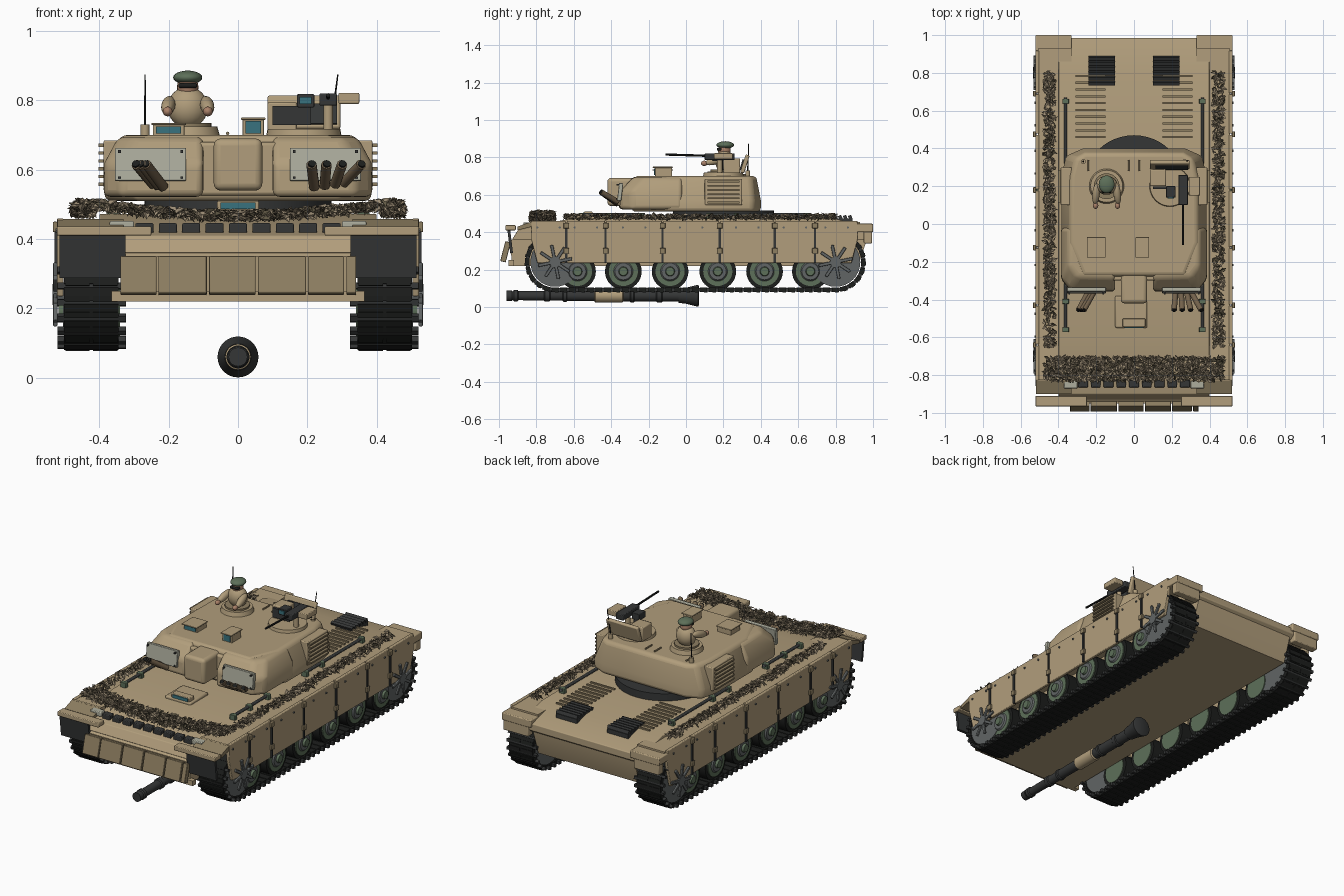
import bpy, bmesh, math, random
from mathutils import Matrix, Vector, Euler

if "Cube" in bpy.data.objects:
    bpy.data.objects.remove(bpy.data.objects["Cube"])
random.seed(4)
pi = math.pi

def material(name, r, g, b):
    m = bpy.data.materials.new(name)
    m.diffuse_color = (r, g, b, 1)
    m.use_nodes = True
    m.node_tree.nodes["Principled BSDF"].inputs["Base Color"].default_value = m.diffuse_color
    return m
TAN = material("sand", .44, .34, .20)
TAN2 = material("dark_sand", .27, .21, .12)
DARK = material("charcoal", .035, .037, .037)
BLACK = material("rubber", .012, .013, .012)
STEEL = material("steel", .12, .13, .13)
GREEN = material("green", .11, .16, .10)
PANEL = material("pale_panel", .42, .42, .34)
GLASS = material("teal_glass", .04, .17, .21)
BROWN = material("brown_tube", .17, .12, .07)
SKIN = material("skin", .40, .22, .14)
LEAF = material("dry_leaves", .34, .27, .18)
LEAF2 = material("shaded_leaves", .12, .10, .06)

def finish(bm, name, mat, bevel=0, seg=3):
    bmesh.ops.recalc_face_normals(bm, faces=bm.faces)
    me = bpy.data.meshes.new(name)
    bm.to_mesh(me); bm.free()
    me.materials.append(mat)
    o = bpy.data.objects.new(name, me)
    bpy.context.collection.objects.link(o)
    if bevel:
        b = o.modifiers.new("bevel", "BEVEL")
        b.width, b.segments = bevel, seg
    return o

def boxes(name, items, mat, bevel=0):
    """items: (centre, size[, rotation]) all in one object"""
    bm = bmesh.new()
    for it in items:
        rot = Euler(it[2]).to_matrix().to_4x4() if len(it) > 2 else Matrix()
        bmesh.ops.create_cube(bm, size=1, matrix=Matrix.Translation(it[0]) @ rot @ Matrix.Diagonal((*it[1], 1)))
    return finish(bm, name, mat, bevel, 2)

def span(x0, x1, y0, y1, z0, z1):
    return (((x0+x1)/2, (y0+y1)/2, (z0+z1)/2), (abs(x1-x0), abs(y1-y0), abs(z1-z0)))

def rings(name, loops, mat, bevel=0, seg=3):
    """skin closed loops of equal length and cap the ends"""
    bm = bmesh.new()
    vs = [[bm.verts.new(p) for p in l] for l in loops]
    n = len(loops[0])
    for a, b in zip(vs, vs[1:]):
        for i in range(n):
            bm.faces.new((a[i], a[(i+1) % n], b[(i+1) % n], b[i]))
    bm.faces.new(vs[0]); bm.faces.new(vs[-1])
    return finish(bm, name, mat, bevel, seg)

def prism(name, prof, x0, x1, mat, bevel=0):
    return rings(name, [[(x, y, z) for y, z in prof] for x in (x0, x1)], mat, bevel)

def rod(name, pairs, r, mat, seg=16, r2=None):
    bm = bmesh.new()
    for a, b in pairs:
        a, b = Vector(a), Vector(b)
        q = (b-a).to_track_quat('Z', 'Y').to_matrix().to_4x4()
        bmesh.ops.create_cone(bm, cap_ends=True, segments=seg, radius1=r, radius2=r if r2 is None else r2,
                              depth=(b-a).length, matrix=Matrix.Translation((a+b)/2) @ q)
    return finish(bm, name, mat)

def lathe_y(name, prof, mat, z, seg=32):
    return rings(name, [[(r*math.cos(2*pi*i/seg), y, z+r*math.sin(2*pi*i/seg)) for i in range(seg)]
                        for y, r in prof], mat)

def ball(name, c, size, mat, rot=(0, 0, 0)):
    bm = bmesh.new()
    bmesh.ops.create_uvsphere(bm, u_segments=20, v_segments=12, radius=1, matrix=Matrix.Translation(c)
                              @ Euler(rot).to_matrix().to_4x4() @ Matrix.Diagonal((*size, 1)))
    return finish(bm, name, mat)

# hull: narrow tub and wide upper deck
prism("hull_tub", [(-.87, .41), (-.94, .35), (-.93, .22), (.92, .22), (.97, .37), (.97, .41)], -.335, .335, TAN)
prism("hull_deck", [(-.62, .472), (-.82, .43), (-.90, .41), (-.93, .36), (-.80, .36), (.96, .36), (.985, .38),
                    (.985, .42), (.80, .472)], -.40, .40, TAN, .004)
boxes("nose_blocks", [((x, -.965, .295), (w-.006, .03, .11), (-.25, 0, 0)) for x, w in
      [(-.287, .11), (-.16, .146), (-.016, .14), (.127, .144), (.254, .11), (.327, .034)]], TAN2, .003)
boxes("nose_lower_band", [span(-.365, .365, -.95, -.92, .22, .25)], TAN)
boxes("nose_spare_links", [((-.27+i*.0675, -.845, .425), (.052, .04, .042)) for i in range(9)], DARK, .004)

# skirts, fenders, running gear
cuts = [-.83, -.64, -.43, -.125, .18, .475, .69, .92]
def path(d, y0=-.70, y1=.80, z=.24, r=.148):
    L = y1-y0; arc = pi*r
    d %= 2*(L+arc)
    if d < L: return y0+d, z-r, 0
    d -= L
    if d < arc:
        a = d/r-pi/2
        return y1+r*math.cos(a), z+r*math.sin(a), a+pi/2
    d -= arc
    if d < L: return y1-d, z+r, pi
    a = (d-L)/r+pi/2
    return y0+r*math.cos(a), z+r*math.sin(a), a+pi/2

for s, side in ((-1, "left"), (1, "right")):
    boxes(side+"_fender", [span(s*.33, s*.508, -.83, .93, .40, .455)], TAN)
    for i, (a, b) in enumerate(zip(cuts, cuts[1:])):
        p = [(a+.003, .46), (a+.003, .235), (b-.003, .235), (b-.003, .46)]
        if i == 0: p[1:2] = [(a, .37), (a+.035, .235)]
        if i == 6: p[2:3] = [(b-.035, .235), (b, .37)]
        prism(side+"_skirt", p, s*.503, s*.522, TAN, .004)
    boxes(side+"_skirt_straps", [((s*.522, y, .335), (.014, .012, .2)) for y in cuts[1:-1]], DARK)
    boxes(side+"_skirt_clamps", [((s*.527, y, z), (.014, .03, .03)) for y in cuts[1:-1] for z in (.30, .435)], TAN2, .003)
    rod(side+"_skirt_bolts", [((s*.52, (a+b)/2+k*.06, .425), (s*.527, (a+b)/2+k*.06, .425))
                              for a, b in zip(cuts, cuts[1:]) for k in (-1, 1)], .006, STEEL, 8)
    prism(side+"_front_fender", [(-.82, .458), (-.90, .43), (-.90, .41), (-.82, .43)], s*.33, s*.52, TAN2)
    boxes(side+"_flap_bar", [span(s*.25, s*.522, -.965, -.91, .41, .437)], TAN, .004)
    boxes(side+"_mudflap", [((s*.42, -.94, .35), (.19, .015, .125), (.12, 0, 0))], DARK)
    boxes(side+"_headlight", [span(s*.30, s*.37, -.87, -.83, .425, .452)], PANEL, .004)
    boxes(side+"_rear_fender", [span(s*.33, s*.522, .85, 1.0, .40, .445), span(s*.35, s*.515, .95, .995, .34, .41)], TAN, .005)
    # track links
    n = 84; total = 2*(1.5+pi*.148)
    links, pins = [], []
    for k in range(n):
        y, z, a = path(k*total/n)
        links.append(((s*.423, y, z), (.158, .041, .024), (a, 0, 0)))
        y, z, a = path((k+.5)*total/n)
        pins.append(((s*.422, y, z), (.198, .017, .018), (a, 0, 0)))
        y, z, a = path((k+.2)*total/n, r=.157)
        for dx in (-.04, .04):
            links.append(((s*.423+dx, y, z), (.07, .018, .012), (a, 0, 0)))
    boxes(side+"_track_links", links, BLACK)
    boxes(side+"_track_pins", pins, DARK)
    # road wheels, drive wheels with star hubs
    for y in (-.58, -.335, -.085, .17, .42, .665):
        rod(side+"_wheel_tyre", [((s*.345, y, .19), (s*.49, y, .19))], .098, BLACK, 32)
        rod(side+"_wheel_disc", [((s*.34, y, .19), (s*.497, y, .19))], .078, GREEN, 32)
        rod(side+"_wheel_rim", [((s*.49, y, .19), (s*.505, y, .19))], .058, STEEL, 24, .045)
        rod(side+"_wheel_hub", [((s*.49, y, .19), (s*.518, y, .19))], .03, GREEN, 16, .022)
    for y in (-.70, .80):
        rod(side+"_drive_wheel", [((s*.345, y, .24), (s*.50, y, .24))], .132, STEEL, 32)
        rod(side+"_drive_hub", [((s*.49, y, .24), (s*.535, y, .24))], .03, STEEL, 16)
        star = []
        for k in range(8):
            a = k*pi/4+.2
            star.append(((s*.527, y+.05*math.cos(a), .24+.05*math.sin(a)), (.012, .085, .017), (a, 0, 0)))
        boxes(side+"_drive_star", star, STEEL, .003)
    # deck rods, grilles
    for a, b in ((.12, .67), (-.56, -.22)):
        rod(side+"_deck_rod", [((s*.362, a, .492), (s*.362, b, .492))], .009, STEEL, 10)
        boxes(side+"_rod_clamps", [((s*.362, y, .485), (.035, .025, .034)) for y in (a, a+.15, b-.02)], GREEN, .003)
    boxes(side+"_deck_slats", [((s*.23, .46+k*.036, .474), (.16, .011, .012)) for k in range(10)], TAN2)
    boxes(side+"_exhaust_base", [span(s*.10, s*.24, .73, .89, .445, .472)], DARK)
    boxes(side+"_exhaust_slats", [((s*.17, .745+k*.0265, .48), (.14, .018, .02), (.4, 0, 0)) for k in range(6)], DARK)

# loose barrel lying under the hull
lathe_y("barrel_tube", [(-.96, .02), (-.96, .027), (-.93, .027), (-.93, .021), (-.92, .030), (-.90, .030), (-.895, .024),
        (-.76, .025), (-.755, .031), (-.73, .031), (-.725, .026), (-.66, .026), (-.655, .033), (-.64, .033), (-.635, .028),
        (-.33, .03), (-.30, .03), (-.295, .036), (-.28, .036), (-.275, .031), (-.16, .031), (-.155, .036), (-.13, .036),
        (-.125, .031), (-.04, .032), (-.04, .038), (0, .043), (.065, .059), (.07, .05)], DARK, .06)
lathe_y("barrel_sleeve", [(-.49, .03), (-.485, .037), (-.34, .037), (-.335, .03)], TAN, .06)

# turret
rod("turret_ring", [((0, .2, .465), (0, .2, .515))], .27, DARK, 48)
half_low = [(.27, .40), (.36, .36), (.385, .25), (.385, -.08), (.30, -.29)]
half_top = [(.26, .375), (.31, .345), (.335, .25), (.34, -.10), (.27, -.275)]
def outline(h, z): return [(x, y, z) for x, y in h] + [(-x, y, z) for x, y in reversed(h)]
rings("turret_body", [outline(half_low, .51), outline([(x*1.0, y) for x, y in half_low], .57), outline(half_top, .70)],
      TAN, .02, 4)
for s, side in ((-1, "left"), (1, "right")):
    low = [(.10, -.02), (.10, -.36), (.34, -.355), (.388, -.29), (.388, -.02)]
    mid = [(.10, -.02), (.10, -.355), (.335, -.35), (.385, -.29), (.385, -.02)]
    top = [(.10, -.02), (.10, -.285), (.30, -.28), (.345, -.22), (.345, -.02)]
    rings(side+"_cheek", [[(s*x, y, z) for x, y in l] for l, z in ((low, .522), (mid, .62), (top, .695))], TAN, .02, 4)
    boxes(side+"_cheek_panel", [((s*.252, -.352, .615), (.205, .022, .095), (-.12, 0, 0))], PANEL, .003)
    boxes(side+"_panel_bolts", [((s*(.252+dx), -.362, .615+dz), (.008, .02, .008)) for dx in (-.09, .09)
                                for dz in (-.038, .038)], DARK)
    boxes(side+"_side_rack", [span(s*.33, s*.388, .10, .30, .545, .685)], TAN, .005)
    boxes(side+"_side_slats", [((s*.393, .20, .558+k*.0225), (.02, .17, .009)) for k in range(6)], TAN2)
    rod(side+"_aerial", [((s*.268, .33, .72), (s*.268+.02*(s > 0), .335, .875))], .004, BLACK, 6, .002)
    rod(side+"_aerial_base", [((s*.268, .33, .69), (s*.268, .33, .73))], .013, TAN, 12)
    # smoke launcher tubes
    xs = [(.22, .212), (.25, .255), (.28, .30), (.305, .355)] if s > 0 else [(.215, .265), (.23, .28), (.245, .293)]
    rod(side+"_smoke_tubes", [((s*a, -.365, .55+.004*k), (s*b, -.455, .615)) for k, (a, b) in enumerate(xs)], .015, BROWN, 14)
    rod(side+"_smoke_bores", [((s*b, -.45, .612), (s*b+s*.002, -.459, .6185)) for a, b in xs], .011, BLACK, 12)
rings("mantlet", [[(x, y, z) for x, y in ((-.07, -.2), (-.07, -.42), (.07, -.42), (.07, -.2))] for z in (.54, .69)], TAN, .02, 4)
boxes("mantlet_backing", [span(-.12, .12, -.30, -.2, .525, .68)], TAN, .01)

# driver hatch on the front deck
boxes("driver_hatch", [span(-.10, .07, -.55, -.38, .46, .487)], TAN, .008)
boxes("driver_scope", [span(-.06, .06, -.545, -.50, .48, .51)], TAN, .004)
boxes("driver_glass", [span(-.05, .05, -.55, -.54, .487, .505)], GLASS)

# roof sights
for x0, x1, top in ((-.25, -.15, .735), (.008, .08, .75)):
    boxes("roof_sight", [span(x0+.005, x1-.005, -.165, -.075, .69, top-.004), span(x0, x1, -.178, -.07, top-.006, top)], TAN, .002)
    boxes("sight_glass", [span(x0+.014, x1-.014, -.17, -.16, .705, top-.01)], GLASS)

# commander hatch and crew figure
rod("cupola", [((-.145, .2, .69), (-.145, .2, .725))], .095, TAN, 32, .085)
rod("cupola_rim", [((-.145, .2, .72), (-.145, .2, .735))], .068, TAN2, 32)
ball("crew_torso", (-.145, .205, .78), (.058, .05, .06), TAN)
for s in (-1, 1):
    ball("crew_arm", (-.145+s*.056, .16, .785), (.02, .06, .022), TAN, (.3, 0, s*.1))
    ball("crew_hand", (-.145+s*.058, .098, .768), (.014, .018, .014), SKIN)
ball("crew_head", (-.145, .205, .838), (.031, .034, .034), SKIN)
boxes("crew_goggles", [((-.145, .18, .843), (.054, .03, .014))], BLACK, .005)
ball("crew_cap", (-.145, .21, .866), (.042, .047, .020), GREEN)

# loader hatch with machine gun
rod("loader_ring", [((.19, .2, .69), (.19, .2, .718))], .11, TAN, 32, .105)
boxes("loader_hatch", [((.19, .315, .765), (.21, .022, .1), (-.3, 0, 0)), span(.085, .17, .20, .29, .71, .795)], TAN, .006)
boxes("loader_hatch_pad", [((.155, .192, .757), (.11, .014, .055)), ((.2, .30, .76), (.17, .012, .06), (-.3, 0, 0))], DARK)
boxes("gun_sight", [span(.17, .22, .14, .20, .78, .818)], DARK, .003)
boxes("gun_sight_glass", [span(.178, .212, .135, .142, .79, .81)], GLASS)
boxes("gun_body", [span(.235, .285, .10, .26, .785, .82)], DARK, .004)
boxes("gun_ammo_box", [span(.29, .35, .15, .25, .79, .822)], TAN, .004)
rod("gun_barrel", [((.26, .12, .808), (.26, -.11, .815))], .006, BLACK, 10)
rod("gun_post", [((.26, .18, .70), (.26, .18, .79))], .014, TAN, 12)
rod("roof_handles", [((x, .28, .705), (x, .34, .705)) for x in (-.24, -.03, .03)], .005, TAN2, 8)

# dry foliage: folded leaves scattered over three strips
def leaves(name, n, xr, yr, height, mat, size):
    bm = bmesh.new()
    for _ in range(n):
        x, y = random.uniform(*xr), random.uniform(*yr)
        c = Vector((x, y, height(x, y)+random.uniform(0, .024)))
        s = random.uniform(.6, 1.2)*size
        m = Euler((random.uniform(-.9, .9), random.uniform(-.9, .9), random.uniform(0, 6.28))).to_matrix()
        a, b, d, e = [bm.verts.new(c + m @ Vector(p)*s) for p in ((0, -1, 0), (.55, 0, .35), (0, 1, 0), (-.55, 0, .35))]
        bm.faces.new((a, b, d)); bm.faces.new((a, d, e))
    finish(bm, name, mat)
front = lambda x, y: .455 + .032*min(1, abs(x)/.42)**2
flat = lambda x, y: .468
for mat, k in ((LEAF, 1), (LEAF2, .3)):
    leaves("front_foliage", int(1300*k), (-.475, .475), (-.83, -.705), front, mat, .017)
    for s in (-1, 1):
        leaves("side_foliage", int(520*k), sorted((s*.42, s*.475)), (-.65, .81), flat, mat, .018)

# smooth shading with sharp edges kept
bpy.ops.object.select_all(action='SELECT')
bpy.context.view_layer.objects.active = bpy.context.selected_objects[0]
bpy.ops.object.shade_smooth_by_angle(angle=math.radians(35))
